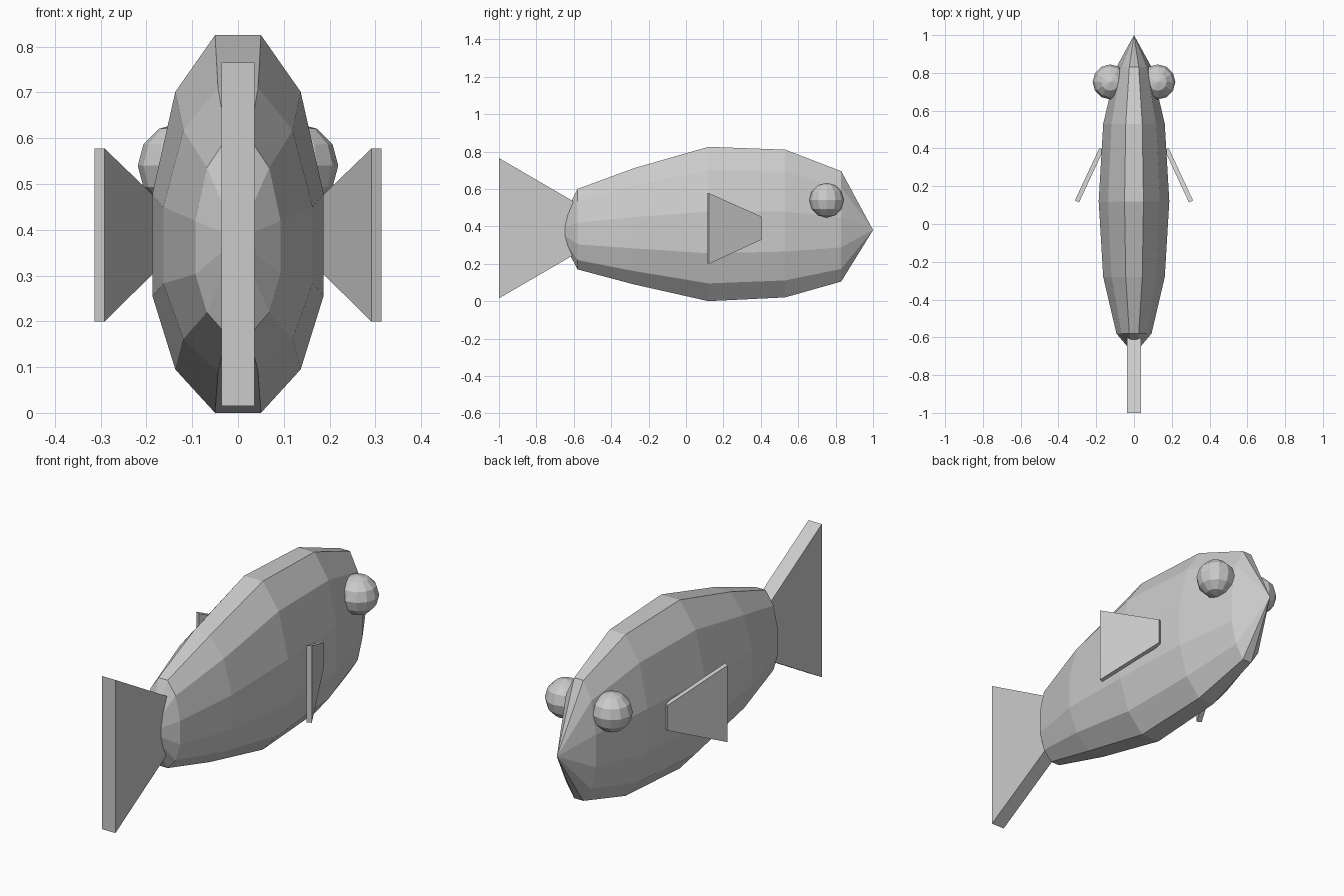
import bpy, bmesh
from mathutils import Vector

if "Cube" in bpy.data.objects:
    bpy.data.objects.remove(bpy.data.objects["Cube"])


def make_object(name, bm):
    bmesh.ops.recalc_face_normals(bm, faces=bm.faces)
    mesh = bpy.data.meshes.new(name)
    bm.to_mesh(mesh)
    bm.free()
    obj = bpy.data.objects.new(name, mesh)
    bpy.context.collection.objects.link(obj)
    return obj


def plate(name, outline, offset):
    """Flat outline extruded along an offset vector."""
    bm = bmesh.new()
    face = bm.faces.new([bm.verts.new(p) for p in outline])
    ext = bmesh.ops.extrude_face_region(bm, geom=[face], use_keep_orig=True)
    moved = [v for v in ext["geom"] if isinstance(v, bmesh.types.BMVert)]
    bmesh.ops.translate(bm, verts=moved, vec=Vector(offset))
    return make_object(name, bm)


# Body: twelve-sided rings (y, half width, bottom, top) between two points
rings = [(-0.58, 0.093, 0.17, 0.60), (-0.28, 0.163, 0.09, 0.71),
         (0.12, 0.187, 0.0, 0.825), (0.53, 0.163, 0.02, 0.81),
         (0.83, 0.093, 0.105, 0.695)]
section = [(0.268, 1.0), (0.732, 0.85), (1.0, 0.58),
           (1.0, 0.31), (0.732, 0.115), (0.268, 0.0)]
section += [(-x, z) for x, z in reversed(section)]
bm = bmesh.new()
loops = [[bm.verts.new((x * w, y, lo + (hi - lo) * z)) for x, z in section]
         for y, w, lo, hi in rings]
n = len(section)
for a, b in zip(loops, loops[1:]):
    for i in range(n):
        j = (i + 1) % n
        bm.faces.new((a[i], a[j], b[j], b[i]))
for loop, tip in ((loops[0], (0, -0.69, 0.38)), (loops[-1], (0, 1.0, 0.38))):
    point = bm.verts.new(tip)
    for i in range(n):
        bm.faces.new((loop[i], loop[(i + 1) % n], point))
make_object("body", bm)

# Tail fin
plate("tail_fin", [(-0.036, -1, 0.015), (-0.036, -1, 0.765),
                   (-0.036, -0.57, 0.515), (-0.036, -0.57, 0.265)],
      (0.072, 0, 0))

for side, s in (("left", -1), ("right", 1)):
    # Side fins, angled away from the body
    plate(side + "_side_fin",
          [(s * 0.291, 0.114, 0.20), (s * 0.291, 0.114, 0.577),
           (s * 0.161, 0.393, 0.452), (s * 0.161, 0.393, 0.328)],
          (s * 0.022, 0.010, 0))
    # Eyes
    bm = bmesh.new()
    bmesh.ops.create_uvsphere(bm, u_segments=12, v_segments=6, radius=0.093)
    bmesh.ops.translate(bm, verts=bm.verts, vec=Vector((s * 0.126, 0.752, 0.54)))
    make_object(side + "_eye", bm)
